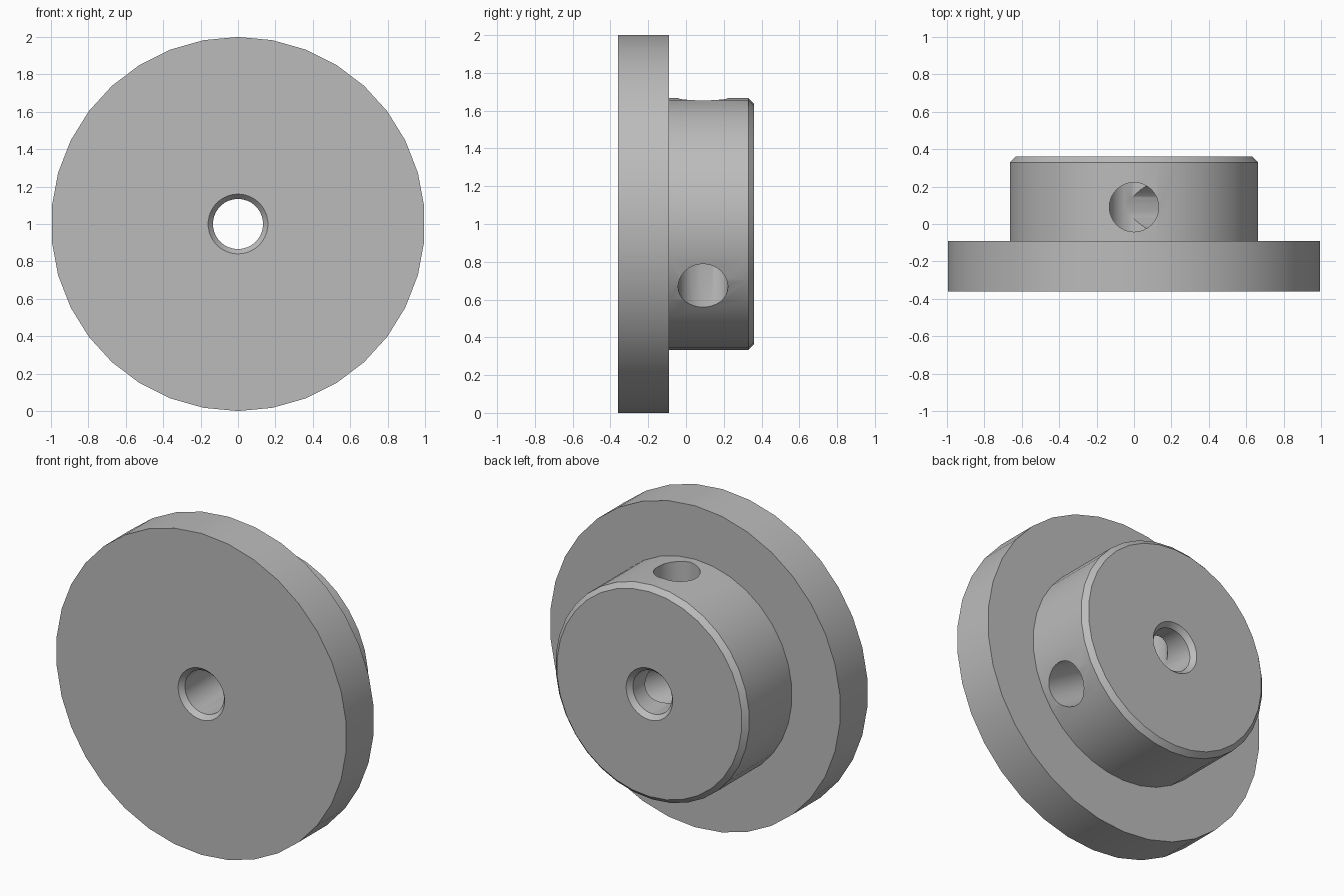
import bpy, bmesh, math
from mathutils import Matrix, Vector

cube = bpy.data.objects.get("Cube")
if cube:
    bpy.data.objects.remove(cube, do_unlink=True)

SIDES = 34
CENTRE = Vector((0, 0, 1))

metal = bpy.data.materials.new("grey metal")
metal.use_nodes = True
grey = (0.5, 0.5, 0.5, 1)
metal.diffuse_color = grey
metal.node_tree.nodes["Principled BSDF"].inputs["Base Color"].default_value = grey


def add_object(name, bm):
    bmesh.ops.recalc_face_normals(bm, faces=bm.faces)
    mesh = bpy.data.meshes.new(name)
    bm.to_mesh(mesh)
    bm.free()
    mesh.materials.append(metal)
    obj = bpy.data.objects.new(name, mesh)
    bpy.context.collection.objects.link(obj)
    return obj


def lathe(name, profile):
    """Turn a closed (radius, y) profile around the y axis."""
    bm = bmesh.new()
    verts = [bm.verts.new((0, y, r)) for r, y in profile]
    edges = [bm.edges.new((verts[i - 1], verts[i])) for i in range(len(verts))]
    bmesh.ops.spin(bm, geom=verts + edges, cent=(0, 0, 0), axis=(0, 1, 0),
                   angle=math.tau, steps=SIDES, use_merge=True)
    bmesh.ops.remove_doubles(bm, verts=bm.verts, dist=0.0001)
    bmesh.ops.translate(bm, verts=bm.verts, vec=CENTRE)
    return add_object(name, bm)


def radial_drill(name, angle, radius=0.132, length=0.9):
    """Cylinder running outward from the axis; angle is measured from up towards +x."""
    bm = bmesh.new()
    bmesh.ops.create_cone(bm, cap_ends=True, segments=32, radius1=radius,
                          radius2=radius, depth=length)
    bmesh.ops.translate(bm, verts=bm.verts, vec=(0, 0, length / 2))
    place = Matrix.Translation((0, 0.09, 1)) @ Matrix.Rotation(angle, 4, 'Y')
    bmesh.ops.transform(bm, matrix=place, verts=bm.verts)
    return add_object(name, bm)


# Flange, hub and chamfered bore as one turned piece
hub = lathe("flanged_hub", [
    (0.16, -0.36), (1.0, -0.36), (1.0, -0.09), (0.667, -0.09),
    (0.667, 0.33), (0.637, 0.36), (0.16, 0.36),
    (0.134, 0.33), (0.134, -0.33)])

# Two set-screw holes from the hub wall into the bore
for name, degrees in (("top_screw_drill", 0), ("side_screw_drill", 120)):
    drill = radial_drill(name, math.radians(degrees))
    drill.hide_render = True
    cut = hub.modifiers.new(name, 'BOOLEAN')
    cut.operation = 'DIFFERENCE'
    cut.solver = 'EXACT'
    cut.object = drill
    bpy.context.view_layer.objects.active = hub
    hub.select_set(True)
    bpy.ops.object.modifier_apply(modifier=name)
    bpy.data.objects.remove(drill, do_unlink=True)

# Smooth round walls, keep rims sharp
bpy.ops.object.shade_smooth_by_angle(angle=math.radians(30))
